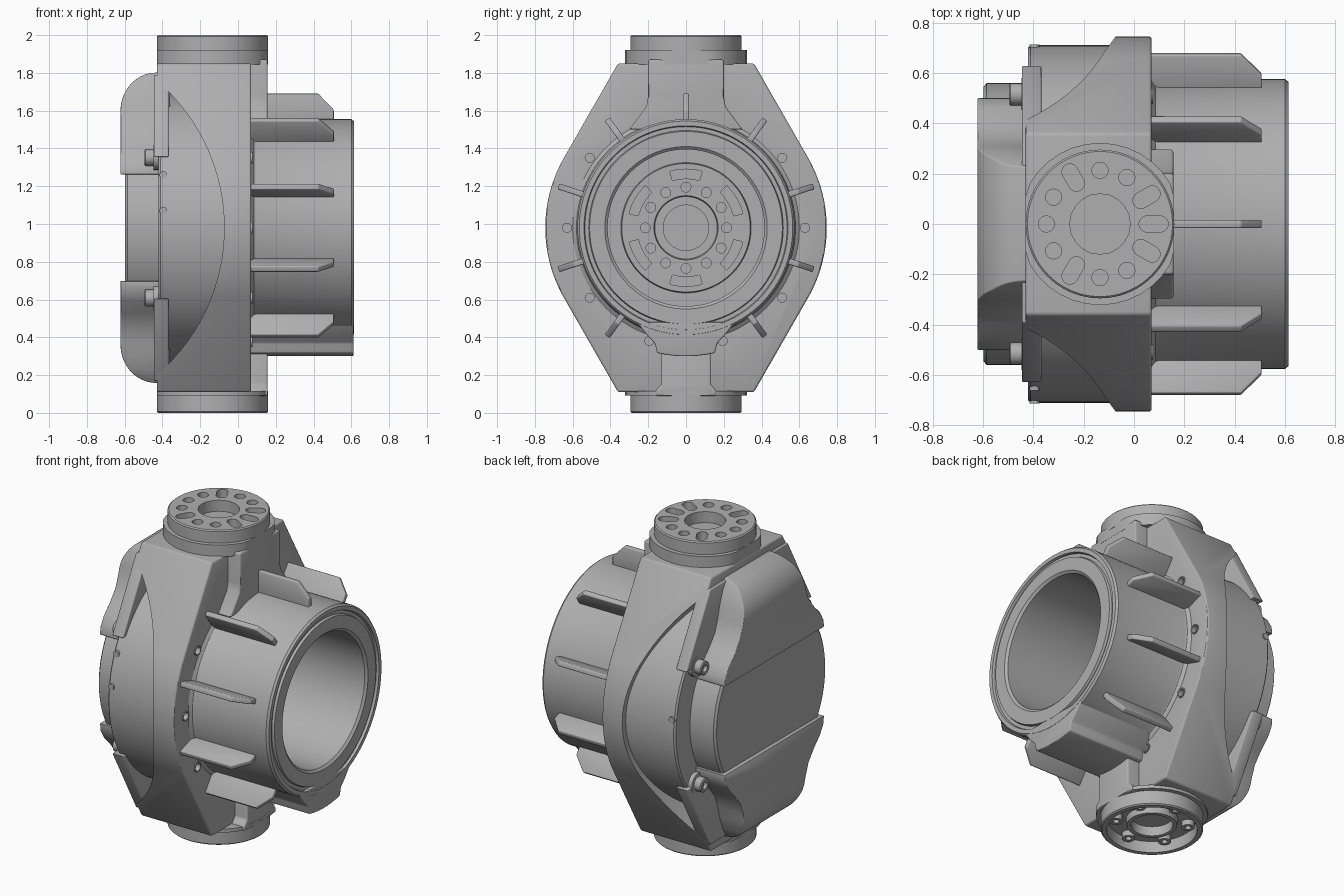
import bpy, bmesh
from math import sin, cos, pi, radians
from mathutils import Matrix, Vector

if "Cube" in bpy.data.objects:
    bpy.data.objects.remove(bpy.data.objects["Cube"], do_unlink=True)

grey = bpy.data.materials.new("machined_grey")
grey.use_nodes = True
GREY = (0.43, 0.43, 0.43, 1)
grey.diffuse_color = GREY
grey.node_tree.nodes["Principled BSDF"].inputs["Base Color"].default_value = GREY

MID = 0.98      # height of the main horizontal axis
NECK = -0.135   # x of the vertical flange axis


def finish(name, bm):
    bmesh.ops.recalc_face_normals(bm, faces=bm.faces)
    mesh = bpy.data.meshes.new(name)
    bm.to_mesh(mesh)
    bm.free()
    mesh.materials.append(grey)
    ob = bpy.data.objects.new(name, mesh)
    bpy.context.collection.objects.link(ob)
    return ob


def prism(name, outlines, axis, a, b, bevel=0, turn=None):
    """Extrude closed outlines along an axis from a to b."""
    place = {"x": lambda p, t: (t, p[0], p[1]),
             "y": lambda p, t: (p[0], t, p[1]),
             "z": lambda p, t: (p[0], p[1], t)}[axis]
    bm = bmesh.new()
    for pts in outlines:
        face = bm.faces.new([bm.verts.new(place(p, a)) for p in pts])
        new = bmesh.ops.extrude_face_region(bm, geom=[face])["geom"]
        verts = [v for v in new if isinstance(v, bmesh.types.BMVert)]
        bmesh.ops.translate(bm, verts=verts, vec=Vector(place((0, 0), b - a)))
    if turn:
        bmesh.ops.transform(bm, matrix=turn, verts=bm.verts)
    ob = finish(name, bm)
    if bevel:
        mod = ob.modifiers.new("edge", "BEVEL")
        mod.width, mod.segments = bevel, 3
        mod.limit_method, mod.angle_limit = "ANGLE", radians(30)
        apply(ob, mod)
    return ob


def lathe(name, profile, axis, centre, steps=96):
    """Spin a profile of (along, radius) points round the x or z axis."""
    bm = bmesh.new()
    spin_axis = Vector((1, 0, 0)) if axis == "x" else Vector((0, 0, 1))
    vs = [bm.verts.new((t, r, 0) if axis == "x" else (r, 0, t)) for t, r in profile]
    edges = [bm.edges.new((vs[i - 1], vs[i])) for i in range(len(vs))]
    bmesh.ops.spin(bm, geom=vs + edges, cent=(0, 0, 0), axis=spin_axis,
                   angle=2 * pi, steps=steps, use_duplicate=False)
    bmesh.ops.remove_doubles(bm, verts=bm.verts, dist=0.0002)
    bmesh.ops.translate(bm, verts=bm.verts, vec=centre)
    return finish(name, bm)


def apply(ob, mod):
    bpy.context.view_layer.objects.active = ob
    bpy.ops.object.modifier_apply(modifier=mod.name)


def boolean(ob, tool, operation="DIFFERENCE"):
    mod = ob.modifiers.new("cut", "BOOLEAN")
    mod.operation, mod.solver, mod.object = operation, "EXACT", tool
    apply(ob, mod)
    bpy.data.objects.remove(tool, do_unlink=True)


def arc(cx, cy, r, a0, a1, n=24):
    return [(cx + r * cos(radians(a0 + (a1 - a0) * i / n)),
             cy + r * sin(radians(a0 + (a1 - a0) * i / n))) for i in range(n + 1)]


def hole(cx, cy, ring, angle, r, half=0):
    """Round hole, or radial slot, on a bolt circle."""
    c, s = cos(radians(angle)), sin(radians(angle))
    pts = []
    for side, start in ((1, -90), (-1, 90)):
        d = ring + side * half
        ends = arc(cx + d * c, cy + d * s, r, angle + start, angle + start + 180, 10)
        pts += ends if half else ends[:-1]
    return pts


def mirror_z(pts, bottom):
    return [(p, 2 * MID - z) for p, z in pts] if bottom else pts


def both_sides(half):
    return half + [(-y, z) for y, z in reversed(half)]


# Main shell: round sides running into a flat top and bottom
outline = ([(0.36, 1.85), (-0.36, 1.85)] + arc(0, MID, 0.745, 151, 209)
           + [(-0.36, 0.11), (0.36, 0.11)] + arc(0, MID, 0.745, -29, 29))
shell = prism("main_shell", [outline], "x", -0.43, 0.07, 0.012)
boolean(shell, prism("saddle_cutter", [arc(-1.1, MID, 1.027, 0, 357, 119)], "y", -1, 1))
boolean(shell, prism("bore_cutter", [arc(0, MID, 0.5, 0, 355, 71)], "x", -0.045, 0.2))
boolean(shell, prism("bolt_hole_cutters",
                     [hole(0, MID, 0.63, 36 * k, 0.024) for k in range(10)], "x", 0.03, 0.1))
for k in range(10):
    a = radians(36 * k)
    lathe("bolt_hole_rim", [(0.06, 0.024), (0.076, 0.024), (0.076, 0.031), (0.06, 0.031)],
          "x", (0, 0.63 * cos(a), MID + 0.63 * sin(a)), 20)

# Drum behind the shell and its end cap
lathe("drum", [(-0.42, 0), (-0.42, 0.70), (-0.41, 0.71), (-0.05, 0.71), (-0.05, 0)],
      "x", (0, 0, MID), 128)
lathe("end_cap", [(-0.597, 0), (-0.597, 0.545), (-0.585, 0.56), (-0.40, 0.56), (-0.40, 0)],
      "x", (0, 0, MID), 128)

# Motor housing with a deep bore and an output disc at its bottom
housing = lathe("motor_housing", [
    (-0.05, 0), (-0.05, 0.575), (0.07, 0.60), (0.085, 0.58), (0.10, 0.575), (0.60, 0.575),
    (0.613, 0.565), (0.613, 0.54), (0.598, 0.535), (0.598, 0.515), (0.613, 0.51),
    (0.613, 0.43), (0.60, 0.415), (0.03, 0.415), (0.03, 0.345), (0.055, 0.34),
    (0.055, 0.17), (0.03, 0.165), (0.03, 0.12), (0.01, 0.12), (0.01, 0)],
    "x", (0, 0, MID), 128)
slots = [arc(0, MID, 0.31, a - 16, a + 16, 10) + arc(0, MID, 0.26, a + 16, a - 16, 10)
         for a in range(30, 390, 60)]
slots += [hole(0, MID, 0.215, 30 * k, 0.026) for k in range(12)]
boolean(housing, prism("disc_hole_cutters", slots, "x", 0.02, 0.1))

# Cooling fins, with the lowest place taken by a cable duct
fin = [(0.06, MID + 0.55), (0.06, MID + 0.71), (0.425, MID + 0.71),
       (0.507, MID + 0.625), (0.507, MID + 0.55)]
for k in range(10):
    if k != 5:
        turn = (Matrix.Translation((0, 0, MID)) @ Matrix.Rotation(radians(36 * k), 4, "X")
                @ Matrix.Translation((0, 0, -MID)))
        prism("fin", [fin], "y", -0.016, 0.016, 0.006, turn)
duct = [(-0.26, 0.48), (-0.2, 0.405), (-0.165, 0.37)] + arc(0, MID, 0.68, 257, 283, 12)
duct += [(0.165, 0.37), (0.2, 0.405), (0.26, 0.48)]
prism("cable_duct", [duct], "x", 0.0, 0.612, 0.008)

# Necks joining the shell to the flanges
prism("upper_neck", [both_sides([(0.3, 1.5), (0.21, 1.62), (0.2, 1.68), (0.2, 1.87)])],
      "x", -0.05, 0.157, 0.01)
prism("lower_neck", [both_sides([(0.13, 0.34), (0.13, 0.15), (0.16, 0.12), (0.16, 0.09)])],
      "x", -0.05, 0.157, 0.01)

# Collars under the flanges, flattened front and back in x
for name, z0, z1 in (("upper_collar", 1.845, 1.92), ("lower_collar", 0.092, 0.115)):
    pts = [(min(max(x, -0.43), 0.158), y) for x, y in arc(NECK, 0, 0.322, 0, 350, 35)]
    prism(name, [pts], "z", z0, z1)

# Upper flange: pattern of round holes and radial slots
upper = lathe("upper_flange", [(1.9, 0), (1.9, 0.295), (1.993, 0.295), (2.0, 0.288), (2.0, 0)],
              "z", (NECK, 0, 0))
slotted = (0, 30, 120, 240, 330)
cuts = [hole(NECK, 0, 0.213, 30 * k, 0.032, 0.026 if 30 * k in slotted else 0)
        for k in range(12)]
cuts.append(hole(NECK, 0, 0, 0, 0.12))
boolean(upper, prism("flange_hole_cutters", cuts, "z", 1.93, 2.1))

# Lower flange: open ring with a hub and screw bosses
lathe("lower_flange", [(0.1, 0), (0.1, 0.295), (0.007, 0.295), (0, 0.288), (0, 0.26),
                       (0.07, 0.255), (0.07, 0.15), (0.03, 0.145), (0.03, 0.12), (0.09, 0.12),
                       (0.09, 0)], "z", (NECK, 0, 0))
for k in range(6):
    a = radians(60 * k + 30)
    lathe("flange_boss", [(0.08, 0.018), (0.035, 0.018), (0.035, 0.038), (0.08, 0.038)],
          "z", (NECK + 0.21 * cos(a), 0.21 * sin(a), 0), 20)

# Upper and lower covers with backing plates and screws
flare = [(0.5, 1.262), (0.495, 1.31), (0.46, 1.37), (0.40, 1.43), (0.345, 1.50),
         (0.315, 1.58), (0.295, 1.66), (0.265, 1.74), (0.22, 1.81)]
dome = [(-0.36, 1.2), (-0.622, 1.2)] + arc(-0.432, 1.6, 0.19, 180, 90, 14) + [(-0.36, 1.79)]
dome = [(x, z if z < 1.6 else 1.6 + (z - 1.6) * 1.06) for x, z in dome]
for bottom, side in ((False, "upper"), (True, "lower")):
    cover = prism(side + "_cover", [mirror_z(both_sides(flare), bottom)], "x", -0.622, -0.36)
    boolean(cover, prism("dome_tool", [mirror_z(dome, bottom)], "y", -0.8, 0.8), "INTERSECT")
    mod = cover.modifiers.new("edge", "BEVEL")
    mod.width, mod.segments = 0.02, 3
    mod.limit_method, mod.angle_limit = "ANGLE", radians(50)
    apply(cover, mod)
    plate = both_sides([(0.63, 1.355), (0.39, 1.79)])
    prism(side + "_cover_plate", [mirror_z(plate, bottom)], "x", -0.445, -0.368, 0.006)
    z = 2 * MID - 1.352 if bottom else 1.352
    for y in (-0.515, 0.515):
        lathe("cover_screw", [(-0.43, 0), (-0.43, 0.044), (-0.49, 0.044), (-0.495, 0.038),
                              (-0.495, 0.022), (-0.475, 0.02), (-0.475, 0)], "x", (0, y, z), 24)
        lathe("screw_tab", [(-0.40, 0), (-0.40, 0.065), (-0.447, 0.065), (-0.447, 0)],
              "x", (0, y, z), 24)

# Small plugs on the drum wall
for y, z in ((-1, 1.26), (-1, 1.07), (1, 1.07)):
    depth = (0.71 ** 2 - (z - MID) ** 2) ** 0.5
    pts = [hole(-0.395, z, 0, 0, 0.02)]
    prism("drum_plug", pts, "y", y * (depth - 0.03), y * (depth + 0.008))

# Smooth the round parts and keep hard edges
for ob in bpy.context.scene.objects:
    if ob.type == "MESH":
        bpy.ops.object.select_all(action="DESELECT")
        ob.select_set(True)
        bpy.context.view_layer.objects.active = ob
        bpy.ops.object.shade_smooth_by_angle(angle=radians(30))
